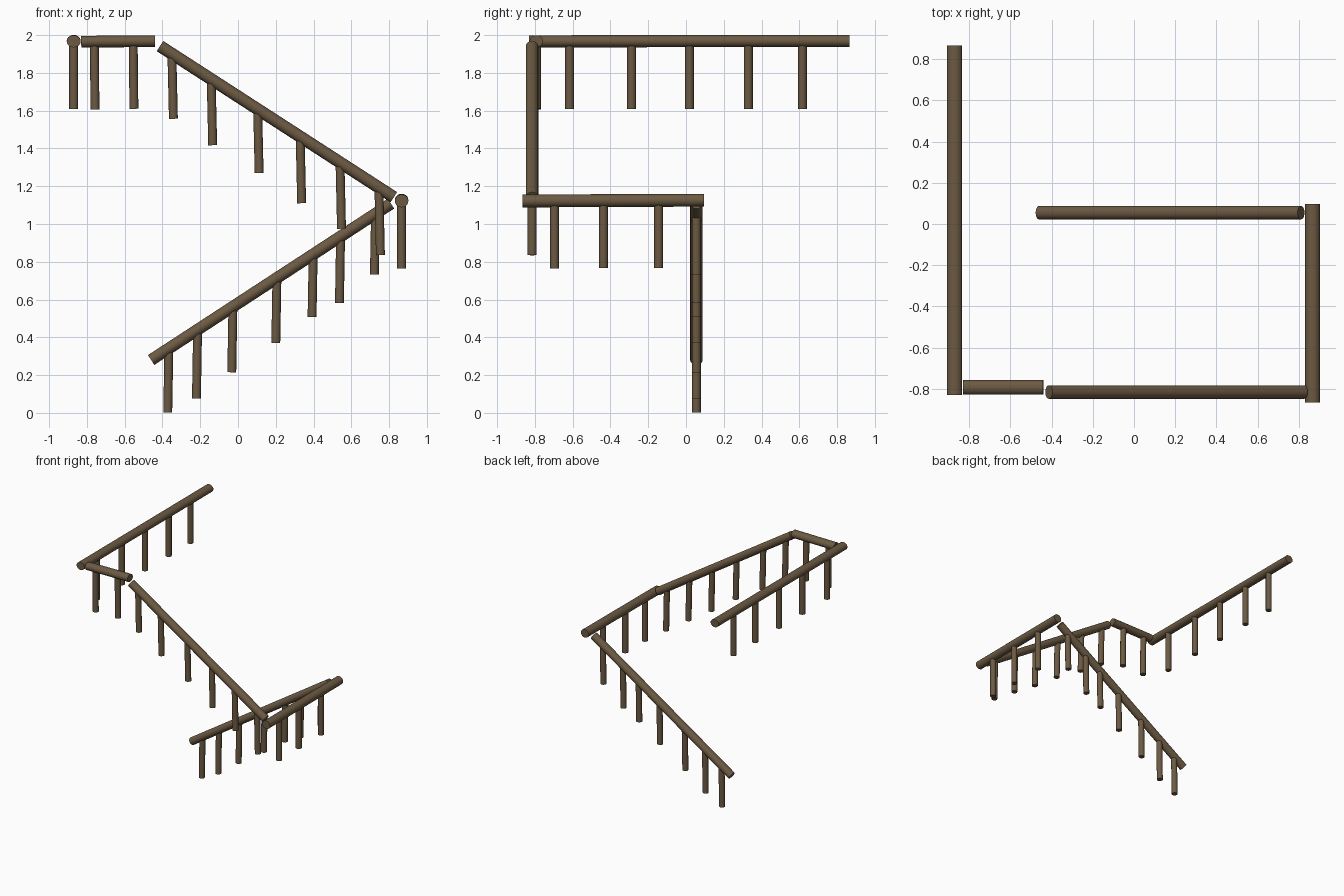
import bpy, math
from mathutils import Vector, Matrix

if "Cube" in bpy.data.objects:
    bpy.data.objects.remove(bpy.data.objects["Cube"])

wood = bpy.data.materials.new("brown wood")
wood.diffuse_color = (0.15, 0.102, 0.056, 1)
wood.use_nodes = True
wood.node_tree.nodes["Principled BSDF"].inputs["Base Color"].default_value = wood.diffuse_color


def rod(name, a, b, r_side, r_up, sides=20):
    """Capped round bar from a to b, r_side wide horizontally, r_up across."""
    a, b = Vector(a), Vector(b)
    d = (b - a).normalized()
    side = d.cross(Vector((0, 0, 1)))
    side = side.normalized() if side.length > 0.2 else Vector((0, 1, 0))
    up = side.cross(d).normalized()
    side = up.cross(d) * -1
    bpy.ops.mesh.primitive_cylinder_add(vertices=sides, radius=1, depth=1)
    o = bpy.context.object
    o.name = o.data.name = name
    rot = Matrix((side, up, d)).transposed()
    if rot.determinant() < 0:
        rot = Matrix((-side, up, d)).transposed()
    o.data.transform(rot.to_4x4() @ Matrix.Diagonal((r_side, r_up, (b - a).length, 1)))
    o.location = (a + b) / 2
    o.data.materials.append(wood)
    bpy.ops.object.shade_smooth_by_angle(angle=math.radians(40))


# Each run: rail ends, radii, (post position along the run, bottom z), post lean
runs = {
    "upper_landing": ((-0.87, -0.83, 1.967), (-0.87, 0.866, 1.969), 0.037, 0.032,
                      [(-0.616, 1.61), (-0.288, 1.61), (0.018, 1.61), (0.33, 1.61), (0.616, 1.61)], 0),
    "upper_return": ((-0.83, -0.792, 1.965), (-0.44, -0.792, 1.968), 0.036, 0.031,
                     [(-0.757, 1.607), (-0.551, 1.61)], -0.004),
    "upper_flight": ((-0.413, -0.815, 1.942), (0.825, -0.815, 1.142), 0.033, 0.032,
                     [(-0.342, 1.557), (-0.134, 1.417), (0.112, 1.27),
                      (0.337, 1.11), (0.548, 0.975), (0.754, 0.835)], -0.008),
    "middle_landing": ((0.866, -0.866, 1.122), (0.866, 0.096, 1.126), 0.036, 0.034,
                       [(-0.696, 0.765), (-0.437, 0.768), (-0.145, 0.768)], 0),
    "lower_flight": ((-0.46, 0.055, 0.28), (0.81, 0.055, 1.108), 0.033, 0.031,
                     [(-0.372, 0.002), (-0.22, 0.077), (-0.033, 0.215), (0.2, 0.37),
                      (0.392, 0.507), (0.537, 0.582), (0.722, 0.732)], 0.006),
}

for name, (a, b, rs, ru, posts, lean) in runs.items():
    rod(name + "_rail", a, b, rs, ru)
    a, b = Vector(a), Vector(b)
    axis = 0 if abs(b.x - a.x) > abs(b.y - a.y) else 1
    for i, (pos, z) in enumerate(posts):
        # post hangs from the rail centre line down to its own foot
        foot = a.lerp(b, (pos - a[axis]) / (b[axis] - a[axis]))
        head = a.lerp(b, (pos + lean - a[axis]) / (b[axis] - a[axis]))
        foot.z = z
        rod(f"{name}_post_{i + 1}", foot, head, 0.0235, 0.0235, 16)
